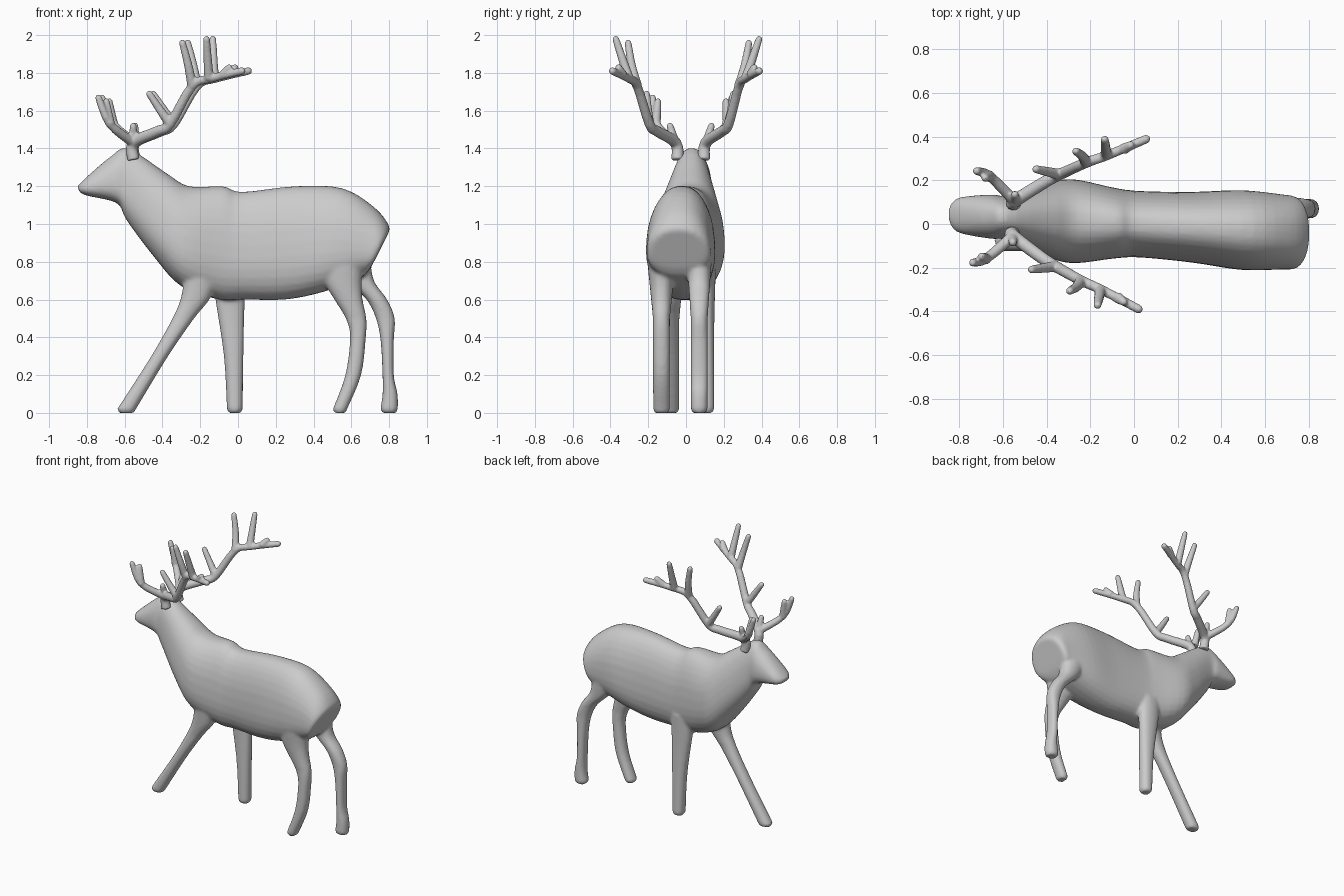
import bpy, bmesh, math
from mathutils import Vector, Matrix

cube = bpy.data.objects.get("Cube")
if cube:
    bpy.data.objects.remove(cube)

shade = (0.6, 0.6, 0.6, 1)
grey = bpy.data.materials.new("plain_grey")
grey.use_nodes = True
grey.diffuse_color = shade
grey.node_tree.nodes["Principled BSDF"].inputs["Base Color"].default_value = shade


def spline(rows, steps=4):
    """Catmull-Rom interpolation of rows of numbers."""
    out = []
    last = len(rows) - 1
    for i in range(last):
        columns = list(zip(rows[max(i - 1, 0)], rows[i], rows[i + 1], rows[min(i + 2, last)]))
        for s in range(steps):
            t = s / steps
            out.append([b + 0.5 * t * (c - a + t * (2 * a - 5 * b + 4 * c - d
                        + t * (3 * (b - c) + d - a))) for a, b, c, d in columns])
    out.append(list(rows[last]))
    return out


def loft(bm, rings, sides=24, power=1.0, taper=0.0):
    """Skin rounded rings, each given as centre, side axis, up axis."""
    loops = []
    for centre, side, up in rings:
        loop = []
        for k in range(sides):
            angle = math.tau * k / sides
            c, s = math.cos(angle), math.sin(angle)
            across = math.copysign(abs(c) ** power, c) * (1 - taper * s)
            along = math.copysign(abs(s) ** power, s)
            loop.append(bm.verts.new(centre + side * across + up * along))
        loops.append(loop)
    for p, q in zip(loops, loops[1:]):
        for k in range(sides):
            n = (k + 1) % sides
            bm.faces.new((p[k], p[n], q[n], q[k]))
    bm.faces.new(loops[0][::-1])
    bm.faces.new(loops[-1])


def branch(bm, path, root=0.027, tip=0.018):
    """Round branch that thins evenly from root to a rounded tip."""
    centres = [Vector(p) for p in spline(path)]
    last = len(centres) - 1
    rings = []
    for i, centre in enumerate(centres):
        d = (centres[min(i + 1, last)] - centres[max(i - 1, 0)]).normalized()
        ref = Vector((0, 1, 0)) if abs(d.y) < 0.9 else Vector((1, 0, 0))
        radius = root + (tip - root) * i / last
        side = ref.cross(d).normalized() * radius
        rings.append((centre, side, d.cross(side)))
    centre, side, up = rings[-1]
    for reach, scale in ((0.5, 0.8), (0.85, 0.4)):
        rings.append((centre + d * tip * reach, side * scale, up * scale))
    loft(bm, rings, 14)


def leg(bm, y, flare, rows):
    """Leg from rows of height, middle x and half depth, flaring into the trunk."""
    rings = []
    for z, x, depth in spline(rows):
        width = 0.045 + flare * max(0, z - 0.5)
        rings.append((Vector((x, y, z)), Vector((depth, 0, 0)), Vector((0, width, 0))))
    centre, side, up = rings[0]
    sole = Vector((centre.x, y, 0))
    loft(bm, [(sole, side * 0.8, up * 0.8)] + rings, 20, 0.9)


def finish(name, bm, voxel, smooth):
    """Fuse the overlapping volumes into one smooth skin."""
    bmesh.ops.recalc_face_normals(bm, faces=bm.faces)
    mesh = bpy.data.meshes.new(name)
    bm.to_mesh(mesh)
    bm.free()
    mesh.materials.append(grey)
    ob = bpy.data.objects.new(name, mesh)
    bpy.context.collection.objects.link(ob)
    fuse = ob.modifiers.new("fuse", 'REMESH')
    fuse.mode = 'VOXEL'
    fuse.voxel_size = voxel
    fuse.use_smooth_shade = True
    relax = ob.modifiers.new("relax", 'SMOOTH')
    relax.factor = 0.5
    relax.iterations = smooth


# Head, neck and trunk: top x and z, bottom x and z, half width
trunk = [
    (-.85, 1.2, -.84, 1.17, .04), (-.8, 1.25, -.8, 1.15, .08),
    (-.67, 1.36, -.64, 1.11, .1), (-.58, 1.4, -.59, 1.02, .1),
    (-.38, 1.27, -.44, .82, .16), (-.26, 1.2, -.3, .67, .19),
    (-.08, 1.2, -.1, .6, .16), (.02, 1.17, .03, .6, .15),
    (.3, 1.2, .25, .6, .16), (.55, 1.19, .45, .64, .18),
    (.72, 1.09, .64, .71, .17), (.8, .99, .69, .75, .16),
    (.79, .94, .72, .8, .1)]
body = bmesh.new()
rings = []
for xt, zt, xb, zb, width in spline(trunk):
    y = -0.05 * xt    # the spine turns slightly to one side
    top, low = Vector((xt, y, zt)), Vector((xb, y, zb))
    rings.append(((top + low) / 2, Vector((0, width, 0)), (top - low) / 2))
loft(body, rings, 32, 0.85, 0.15)

# Front legs: right one stretched forward, left one upright
leg(body, -.08, .1, [(.02, -.59, .05), (.3, -.415, .045), (.5, -.29, .058),
                     (.62, -.22, .08), (.78, -.19, .09)])
leg(body, .105, .03, [(.02, -.017, .042), (.3, -.023, .052), (.6, -.042, .078),
                      (.75, -.045, .09)])
# Hind legs: right one forward, left one back
leg(body, -.13, .1, [(.02, .54, .038), (.2, .61, .042), (.4, .635, .042), (.5, .625, .055),
                     (.6, .585, .075), (.7, .555, .1), (.85, .555, .12)])
leg(body, .07, .07, [(.02, .8, .047), (.1, .805, .04), (.2, .795, .03), (.38, .79, .035),
                     (.5, .78, .05), (.6, .735, .055), (.7, .65, .07), (.82, .6, .1)])
finish("body_and_legs", body, 0.011, 4)

# Antlers: main beam, then tines, measured from the crown of the head
beam = [(0, .07, 1.34), (0, .08, 1.43), (.13, .17, 1.49), (.2, .21, 1.53),
        (.32, .27, 1.73), (.42, .31, 1.77), (.59, .39, 1.81)]
tines = [
    [(0, .08, 1.43), (-.12, .19, 1.53), (-.18, .21, 1.67)],
    [(-.12, .19, 1.53), (-.14, .18, 1.65)],
    [(0, .08, 1.42), (0, .11, 1.52)],
    [(.2, .21, 1.53), (.15, .22, 1.6), (.09, .23, 1.69)],
    [(.32, .27, 1.73), (.3, .3, 1.84), (.27, .32, 1.96)],
    [(.41, .31, 1.77), (.4, .38, 1.98)],
    [(.49, .34, 1.79), (.52, .36, 1.83)]]
place = Matrix.Translation((-.55, .025, 0)) @ Matrix.Rotation(math.radians(-2.5), 4, 'Z')
for name, sign in (("left_antler", 1), ("right_antler", -1)):
    antler = bmesh.new()
    mirror = Matrix.Diagonal((1, sign, 1, 1))
    branch(antler, beam, 0.033, 0.02)
    for tine in tines:
        branch(antler, tine)
    antler.transform(place @ mirror)
    finish(name, antler, 0.007, 3)
